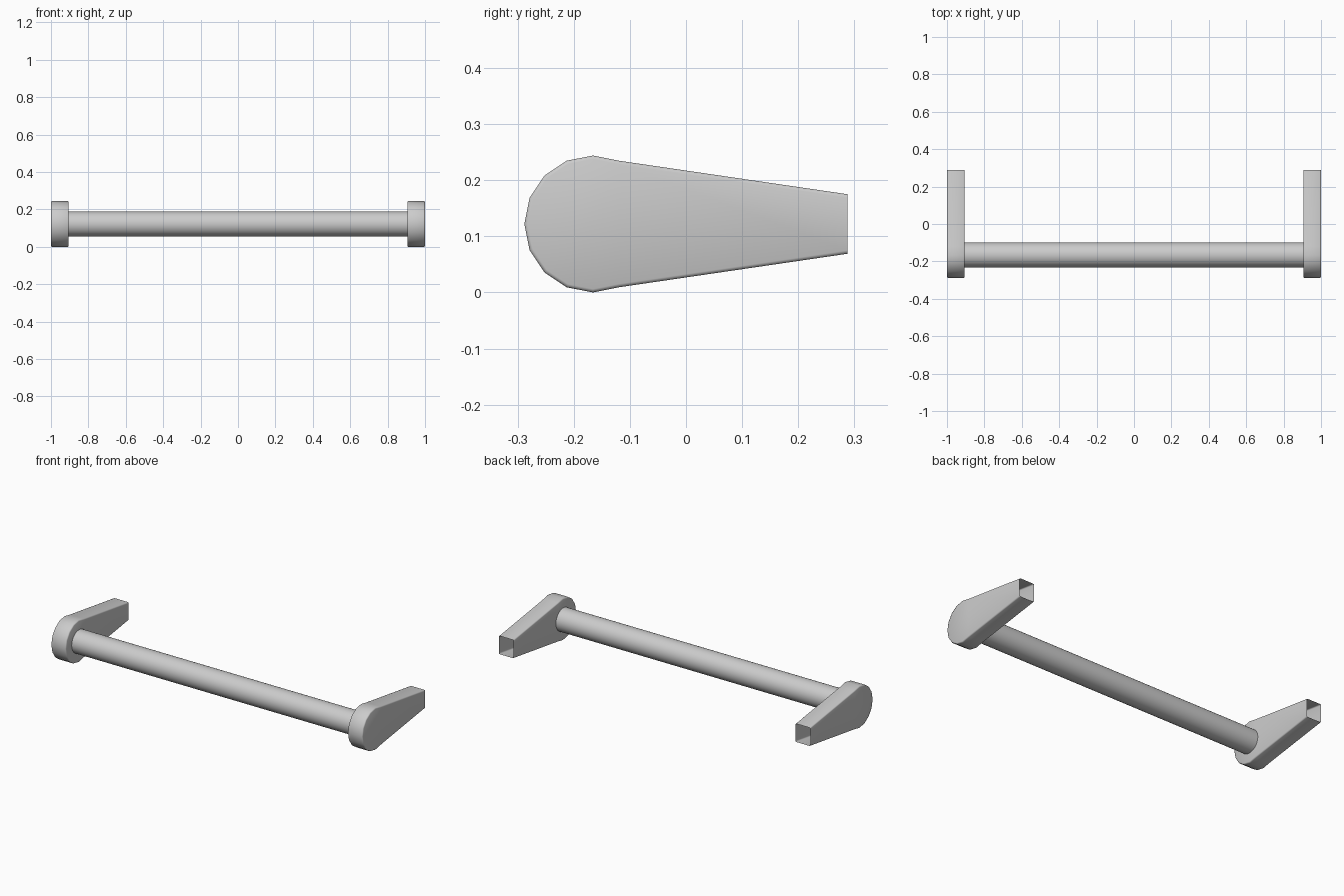
import bpy, bmesh, math
from mathutils import Matrix

if "Cube" in bpy.data.objects:
    bpy.data.objects.remove(bpy.data.objects["Cube"], do_unlink=True)

# Material
GREY = (0.6, 0.6, 0.6, 1.0)
metal = bpy.data.materials.new("satin grey")
metal.use_nodes = True
metal.diffuse_color = GREY
metal.node_tree.nodes["Principled BSDF"].inputs["Base Color"].default_value = GREY

# Shared pivot of the bar and the round arm ends
PIVOT_Y, PIVOT_Z = -0.166, 0.122
ARM_RADIUS, BAR_RADIUS = 0.122, 0.067
INNER_X, OUTER_X = 0.905, 1.0
BACK_Y, BACK_HALF = 0.288, 0.053


def finish(name, bm, angle):
    mesh = bpy.data.meshes.new(name)
    bm.to_mesh(mesh)
    bm.free()
    mesh.materials.append(metal)
    obj = bpy.data.objects.new(name, mesh)
    bpy.context.collection.objects.link(obj)
    bpy.ops.object.select_all(action="DESELECT")
    obj.select_set(True)
    bpy.context.view_layer.objects.active = obj
    bpy.ops.object.shade_smooth_by_angle(angle=math.radians(angle))
    return obj


def build_arm(name, side):
    # Teardrop side profile: round front, tapering to the back
    profile = [(BACK_Y, PIVOT_Z + BACK_HALF)]
    for i in range(3, 14):
        a = i * math.tau / 16
        profile.append((PIVOT_Y + ARM_RADIUS * math.cos(a),
                        PIVOT_Z + ARM_RADIUS * math.sin(a)))
    profile.append((BACK_Y, PIVOT_Z - BACK_HALF))

    bm = bmesh.new()
    face = bm.faces.new([bm.verts.new((side * INNER_X, y, z)) for y, z in profile])
    extruded = bmesh.ops.extrude_face_region(bm, geom=[face], use_keep_orig=True)
    moved = [v for v in extruded["geom"] if isinstance(v, bmesh.types.BMVert)]
    bmesh.ops.translate(bm, verts=moved, vec=(side * (OUTER_X - INNER_X), 0, 0))
    bmesh.ops.recalc_face_normals(bm, faces=bm.faces)

    # Open hollow back end
    back = [f for f in bm.faces if all(v.co.y > BACK_Y - 0.001 for v in f.verts)]
    bmesh.ops.delete(bm, geom=back, context="FACES")

    # Softened rims
    rims = [e for e in bm.edges if len(e.link_faces) == 2
            and abs(e.verts[0].co.x - e.verts[1].co.x) < 0.001]
    bmesh.ops.bevel(bm, geom=rims, offset=0.006, segments=2, profile=0.5,
                    affect="EDGES")
    return finish(name, bm, 50)


build_arm("left_arm", 1)
build_arm("right_arm", -1)

# Round bar between the arms
bm = bmesh.new()
place = Matrix.Translation((0, PIVOT_Y, PIVOT_Z)) @ Matrix.Rotation(math.pi / 2, 4, "Y")
bmesh.ops.create_cone(bm, cap_ends=True, segments=32, radius1=BAR_RADIUS,
                      radius2=BAR_RADIUS, depth=2 * INNER_X + 0.002, matrix=place)
finish("cross_bar", bm, 40)
